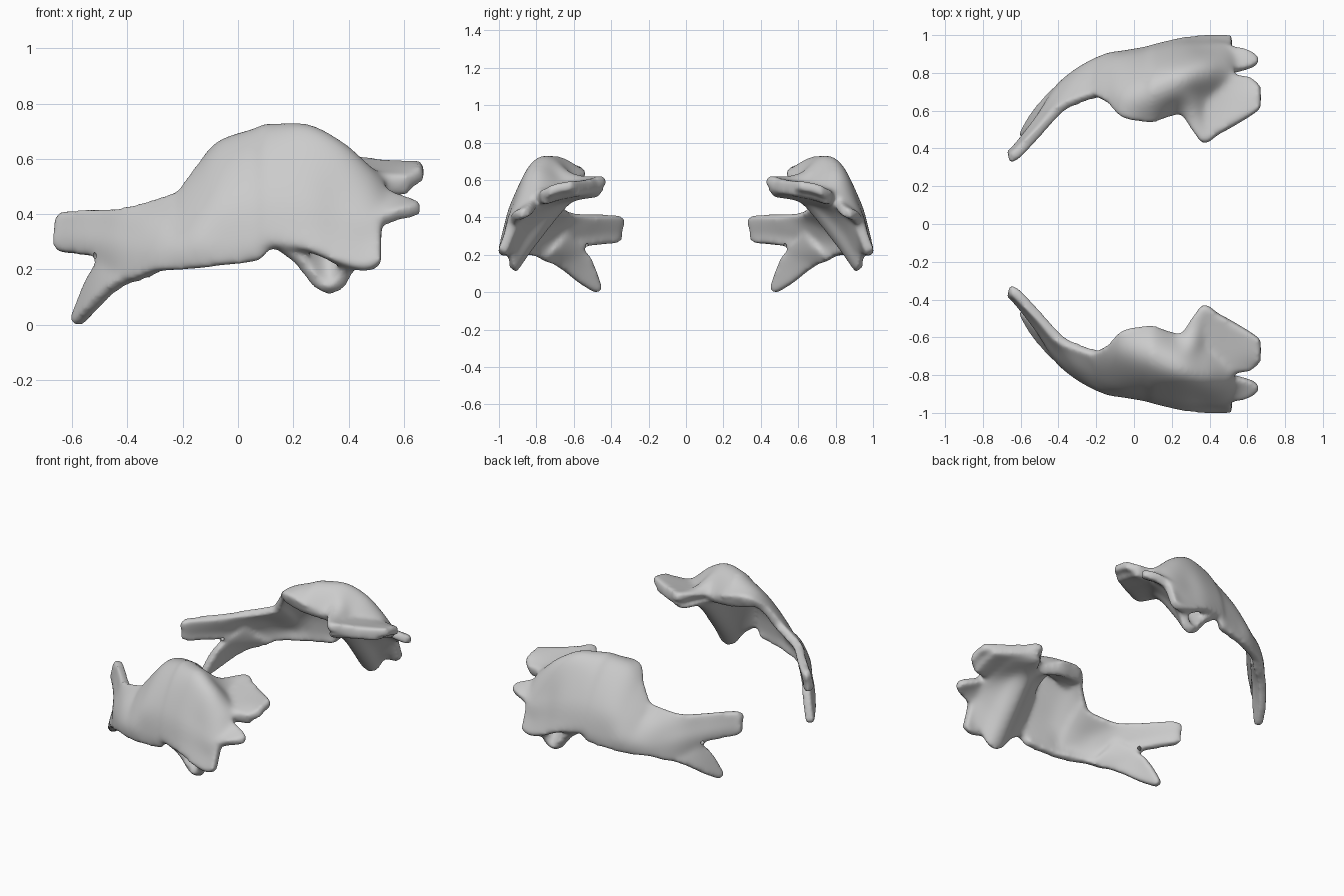
import bpy
import bmesh
import math
from mathutils import Vector


def smooth_path(pts, n):
    """Catmull-Rom resampling, n steps per span."""
    p = [pts[0] * 2 - pts[1]] + pts + [pts[-1] * 2 - pts[-2]]
    out = []
    for i in range(1, len(p) - 2):
        a, b, c, d = p[i - 1:i + 3]
        for k in range(n):
            t = k / n
            out.append(0.5 * (2 * b + (c - a) * t + (2 * a - 5 * b + 4 * c - d) * t * t
                              + (3 * b - a - 3 * c + d) * t ** 3))
    out.append(pts[-1])
    return out


def loft(bm, rows, n=7, drop=0.0):
    """Smooth sheet through rows of 3D points."""
    rows = [smooth_path([Vector((x, -y, z - drop)) for x, y, z in r], n) for r in rows]
    cols = [smooth_path(list(c), n) for c in zip(*rows)]
    grid = [[bm.verts.new(v) for v in c] for c in cols]
    for c0, c1 in zip(grid, grid[1:]):
        for j in range(len(c0) - 1):
            bm.faces.new((c0[j], c0[j + 1], c1[j + 1], c1[j]))


def sections(data):
    """(x, y, z, y, z, ...) -> rows of points; y is distance from the midline."""
    return [[(r[0], r[i], r[i + 1]) for i in range(1, len(r), 2)] for r in data]


bm = bmesh.new()

# front arm, lower edge to upper edge
arm = [
    (-.667, .365, .28, .365, .31, .36, .355, .355, .38),
    (-.63, .385, .26, .385, .31, .37, .36, .36, .41),
    (-.50, .545, .24, .55, .29, .52, .35, .49, .412),
    (-.40, .71, .16, .695, .27, .65, .34, .60, .42),
    (-.30, .795, .19, .79, .27, .74, .36, .645, .44),
    (-.20, .845, .20, .85, .28, .79, .37, .68, .475),
    (-.15, .865, .20, .87, .28, .82, .38, .69, .51),
]
loft(bm, sections(arm))

# domed shell, outer lower edge over the crest to the inner edge
body = [
    (-.20, .84, .20, .85, .28, .81, .35, .77, .40, .73, .44, .675, .475),
    (-.13, .87, .205, .88, .29, .84, .39, .77, .48, .70, .54, .635, .57),
    (-.05, .89, .215, .89, .30, .86, .43, .77, .56, .67, .64, .56, .64),
    (.08, .905, .235, .915, .30, .88, .46, .78, .63, .68, .69, .545, .62),
    (.11, .92, .285, .925, .33, .89, .47, .79, .645, .69, .70, .55, .61),
    (.25, .965, .265, .95, .33, .91, .47, .80, .68, .71, .68, .595, .57),
    (.36, .98, .22, .95, .31, .91, .44, .81, .64, .65, .57, .43, .60),
    (.46, .985, .195, .95, .29, .92, .40, .82, .55, .68, .53, .49, .585),
    (.52, .98, .22, .95, .30, .91, .39, .81, .49, .69, .53, .53, .575),
]
loft(bm, sections(body))

# thickened inner rim of the dome
loft(bm, sections([
    (-.06, .70, .60, .64, .61, .575, .605),
    (.08, .70, .645, .63, .62, .555, .58),
    (.16, .70, .64, .63, .60, .57, .565),
    (.26, .70, .61, .65, .575, .60, .55),
]))

# rear inner plate, two layers for extra thickness
plate = [
    (.38, .44, .595, .57, .57, .70, .55, .80, .54),
    (.50, .505, .58, .60, .56, .70, .54, .79, .52),
    (.62, .575, .57, .64, .56, .70, .545, .77, .515),
    (.672, .61, .57, .65, .565, .70, .555, .73, .545),
]
loft(bm, sections(plate))
loft(bm, sections(plate[:3]), drop=.028)

# rear middle lobe
loft(bm, sections([
    (.48, .94, .36, .87, .43, .80, .50),
    (.60, .92, .40, .88, .42, .82, .45),
    (.66, .89, .415, .87, .42, .85, .43),
]))

# underside lamina, from a blunt point up into the inner plate
loft(bm, sections([
    (.12, .93, .29, .88, .43, .80, .56, .69, .63),
    (.22, .93, .22, .85, .35, .72, .53, .62, .57),
    (.30, .93, .13, .82, .28, .65, .49, .57, .55),
    (.355, .93, .125, .82, .29, .65, .49, .46, .54),
    (.40, .945, .19, .85, .34, .69, .49, .48, .54),
    (.49, .95, .30, .88, .41, .75, .49, .54, .54),
]))

# front lower prong
loft(bm, [
    [(-.592, .45, .02), (-.587, .47, .0), (-.576, .49, -.003)],
    [(-.560, .475, .10), (-.545, .53, .07), (-.530, .575, .05)],
    [(-.525, .51, .18), (-.50, .58, .15), (-.470, .65, .11)],
    [(-.495, .55, .23), (-.45, .63, .20), (-.40, .72, .155)],
    [(-.400, .65, .32), (-.35, .72, .24), (-.30, .79, .187)],
])

mesh = bpy.data.meshes.new("bone_pair")
bm.to_mesh(mesh)
bm.free()
bone = bpy.data.objects.new("bone_pair", mesh)
bpy.context.collection.objects.link(bone)

# small hole at the fork
bpy.ops.mesh.primitive_cylinder_add(vertices=16, radius=.011, depth=.3,
                                    location=(-.503, -.55, .25),
                                    rotation=(math.radians(90), 0, math.radians(-40)))
cutter = bpy.context.object
cutter.name = "hole_cutter"
cutter.hide_render = True
cutter.hide_set(True)
cutter.display_type = 'WIRE'

# thicken, fuse, soften, pierce, mirror
m = bone.modifiers.new("thickness", 'SOLIDIFY')
m.thickness = .055
m.offset = 0
m = bone.modifiers.new("fuse", 'REMESH')
m.mode = 'VOXEL'
m.voxel_size = .011
m.use_smooth_shade = True
m = bone.modifiers.new("soften", 'SMOOTH')
m.factor = .5
m.iterations = 25
m = bone.modifiers.new("hole", 'BOOLEAN')
m.operation = 'DIFFERENCE'
m.object = cutter
m = bone.modifiers.new("mirror", 'MIRROR')
m.use_axis = (False, True, False)
m.use_mirror_merge = False
